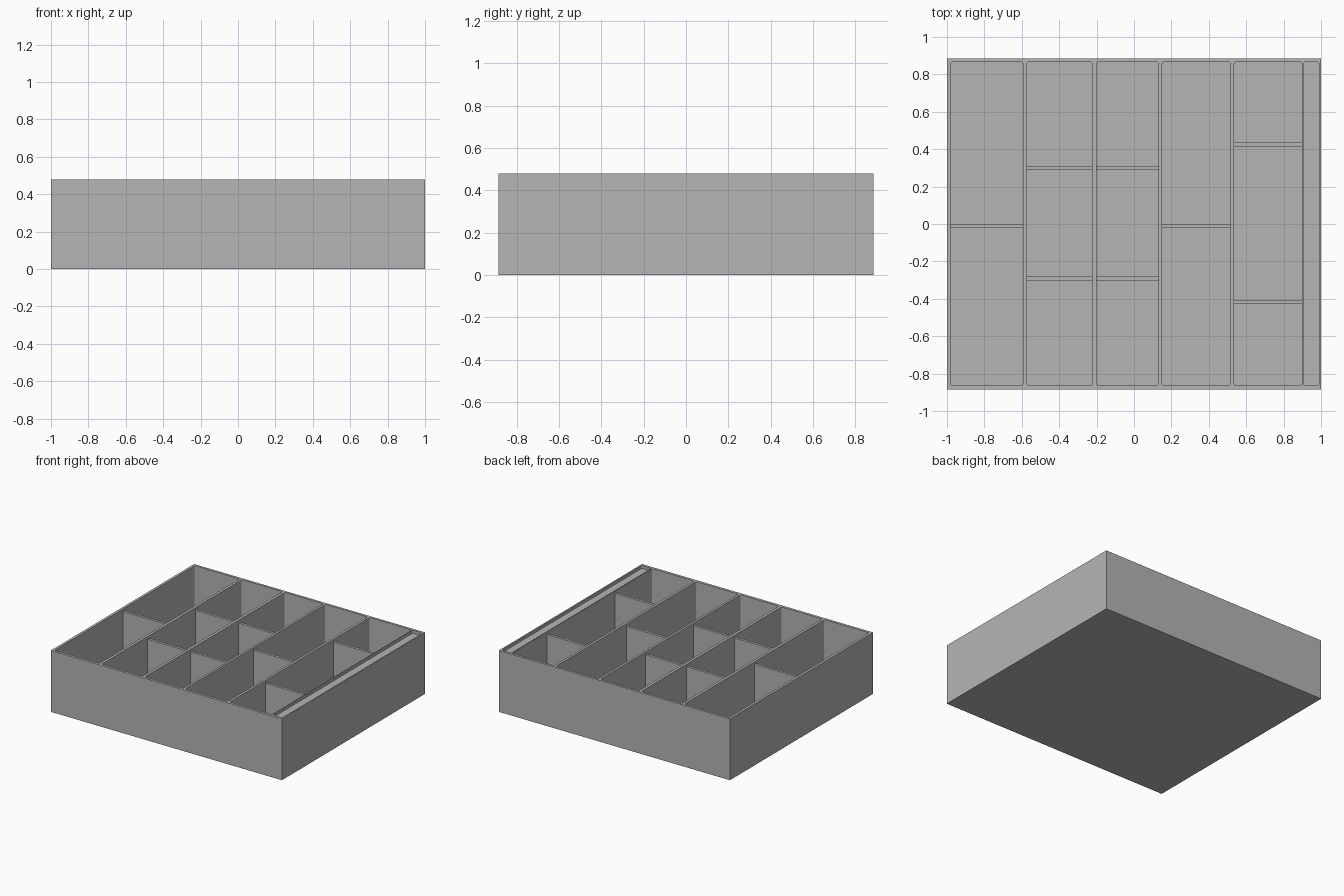
import bpy, bmesh, math
from mathutils import Vector

cube = bpy.data.objects.get("Cube")
if cube:
    bpy.data.objects.remove(cube, do_unlink=True)

HALF_X, HALF_Y, HEIGHT = 1.0, 0.885, 0.48
FLOOR, DIVIDER_TOP, SLOT_FLOOR = 0.02, 0.46, 0.457
BACK, FRONT = 0.866, -0.864
RADIUS = 0.011

# Compartments: x range, and the middle of each cross divider
COLUMNS = [
    (-0.98, -0.593, [-0.01]),
    (-0.572, -0.222, [0.3, -0.291]),
    (-0.2, 0.132, [0.3, -0.291]),
    (0.15, 0.516, [-0.01]),
    (0.535, 0.898, [0.425, -0.416]),
]
SLOT = (0.906, 0.989)

grey = bpy.data.materials.new("plain_grey")
grey.use_nodes = True
colour = (0.46, 0.46, 0.46, 1.0)
grey.diffuse_color = colour
grey.node_tree.nodes["Principled BSDF"].inputs["Base Color"].default_value = colour


def add_object(name, bm):
    bmesh.ops.recalc_face_normals(bm, faces=bm.faces)
    mesh = bpy.data.meshes.new(name)
    bm.to_mesh(mesh)
    bm.free()
    mesh.materials.append(grey)
    obj = bpy.data.objects.new(name, mesh)
    bpy.context.collection.objects.link(obj)
    return obj


def rectangle(x0, x1, y0, y1, radius=0.0, steps=3):
    """Outline of a rectangle, with rounded corners if a radius is given."""
    corners = [(x1, y1, 1, 1), (x0, y1, -1, 1), (x0, y0, -1, -1), (x1, y0, 1, -1)]
    if not radius:
        return [(x, y) for x, y, _, _ in corners]
    points = []
    for i, (x, y, sx, sy) in enumerate(corners):
        for k in range(steps + 1):
            a = math.pi / 2 * (i + k / steps)
            points.append((x - sx * radius + radius * math.cos(a),
                           y - sy * radius + radius * math.sin(a)))
    return points


def add_well(bm, outline, top, bottom):
    """Walls and an end cap below an outline; returns the open top edges."""
    upper = [bm.verts.new((x, y, top)) for x, y in outline]
    lower = [bm.verts.new((x, y, bottom)) for x, y in outline]
    bm.faces.new(lower)
    count = len(outline)
    for i in range(count):
        j = (i + 1) % count
        bm.faces.new((upper[i], upper[j], lower[j], lower[i]))
    return [bm.edges.get((upper[i], upper[(i + 1) % count])) for i in range(count)]


# Tray body: outer shell, compartments and shallow side slot joined by the rim
bm = bmesh.new()
rim = add_well(bm, rectangle(-HALF_X, HALF_X, -HALF_Y, HALF_Y), HEIGHT, 0)
for x0, x1, _ in COLUMNS:
    rim += add_well(bm, rectangle(x0, x1, FRONT, BACK, RADIUS), HEIGHT, FLOOR)
rim += add_well(bm, rectangle(*SLOT, FRONT, BACK, RADIUS), HEIGHT, SLOT_FLOOR)
bmesh.ops.triangle_fill(bm, edges=rim, use_beauty=True, normal=Vector((0, 0, 1)))
add_object("tray_body", bm)

# Cross dividers, set a little below the rim
for col, (x0, x1, middles) in enumerate(COLUMNS, 1):
    for row, y in enumerate(middles, 1):
        bm = bmesh.new()
        bmesh.ops.create_cube(bm, size=1)
        size = Vector((x1 - x0 + 0.004, 0.021, DIVIDER_TOP - FLOOR + 0.005))
        bmesh.ops.scale(bm, vec=size, verts=bm.verts)
        centre = Vector(((x0 + x1) / 2, y, DIVIDER_TOP - size.z / 2))
        bmesh.ops.translate(bm, vec=centre, verts=bm.verts)
        add_object(f"cross_divider_{col}_{row}", bm)
